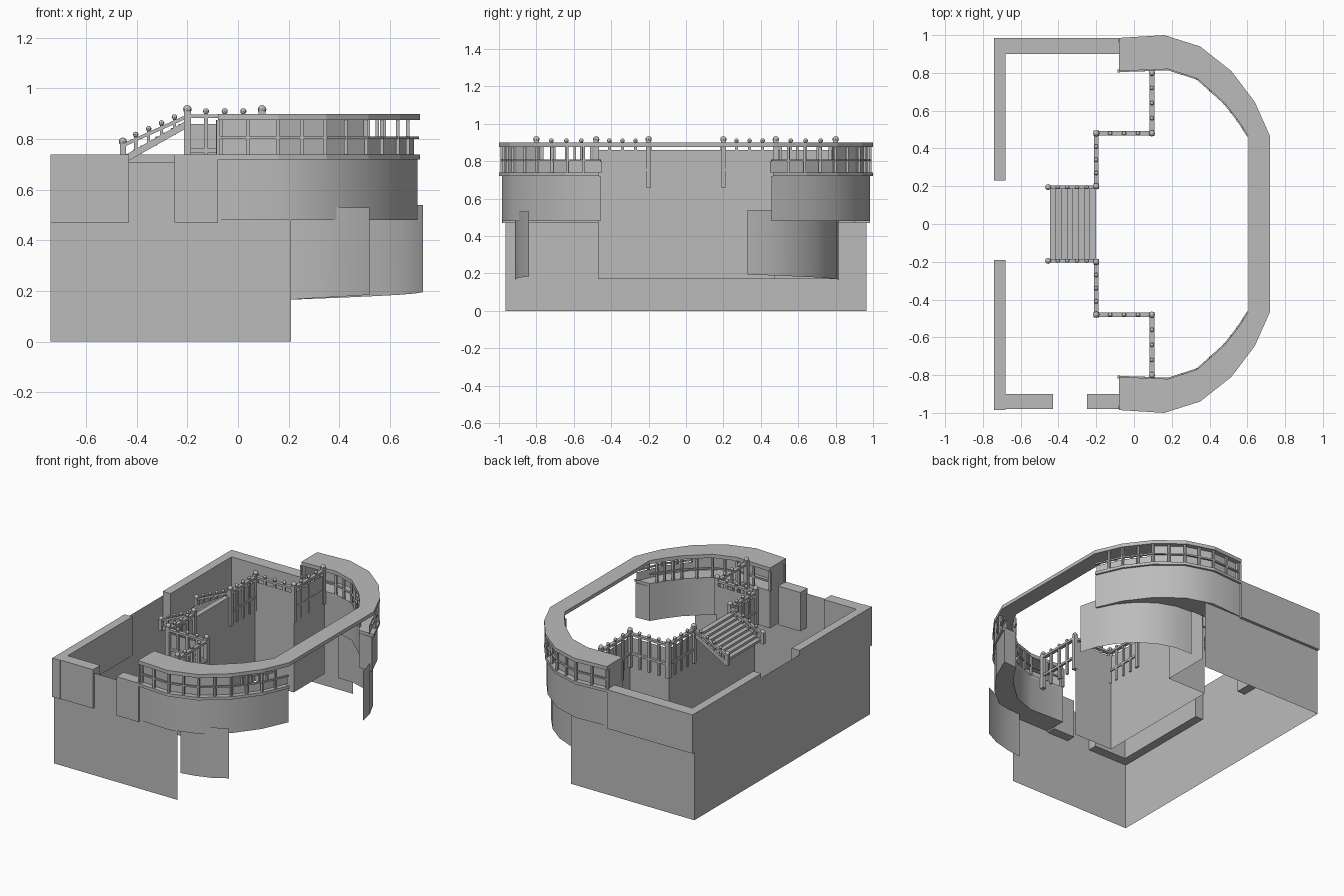
import bpy, bmesh, math
from mathutils import Vector

cube = bpy.data.objects.get("Cube")
if cube:
    bpy.data.objects.remove(cube, do_unlink=True)

stone = bpy.data.materials.new("grey_stone")
stone.use_nodes = True
GREY = (0.5, 0.5, 0.5, 1)
stone.diffuse_color = GREY
stone.node_tree.nodes["Principled BSDF"].inputs["Base Color"].default_value = GREY


def finish(name, bm, smooth=False, fix=True):
    if fix:
        bmesh.ops.recalc_face_normals(bm, faces=bm.faces)
    me = bpy.data.meshes.new(name)
    bm.to_mesh(me)
    bm.free()
    me.materials.append(stone)
    ob = bpy.data.objects.new(name, me)
    bpy.context.collection.objects.link(ob)
    if smooth:
        bpy.ops.object.select_all(action='DESELECT')
        ob.select_set(True)
        bpy.context.view_layer.objects.active = ob
        bpy.ops.object.shade_smooth_by_angle(angle=math.radians(35))
    return ob


def add_box(bm, x0, x1, y0, y1, z0, z1):
    v = bmesh.ops.create_cube(bm, size=1)["verts"]
    bmesh.ops.scale(bm, verts=v, vec=(x1 - x0, y1 - y0, z1 - z0))
    bmesh.ops.translate(bm, verts=v, vec=((x0 + x1) / 2, (y0 + y1) / 2, (z0 + z1) / 2))
    return v


def add_bar(bm, a, b, w, h):
    # upright-sided beam from a to b
    a, b = Vector(a), Vector(b)
    d = b - a
    side = Vector((-d.y, d.x, 0)).normalized() * w / 2
    up = Vector((0, 0, h / 2))
    ends = [[bm.verts.new(p + s * side + t * up) for s, t in ((-1, -1), (1, -1), (1, 1), (-1, 1))]
            for p in (a, b)]
    for i in range(4):
        j = (i + 1) % 4
        bm.faces.new((ends[0][i], ends[0][j], ends[1][j], ends[1][i]))
    bm.faces.new(ends[0])
    bm.faces.new(ends[1][::-1])


def add_ball(bm, p, r):
    v = bmesh.ops.create_uvsphere(bm, u_segments=8, v_segments=6, radius=r)["verts"]
    bmesh.ops.translate(bm, verts=v, vec=p)


def add_sheet(bm, path, z0, z1, dz=0.0):
    # open wall along a path; the bottom edge rises by dz along it
    n = len(path) - 1
    lo = [bm.verts.new((x, y, z0 + dz * i / n)) for i, (x, y) in enumerate(path)]
    hi = [bm.verts.new((x, y, z1)) for x, y in path]
    for i in range(n):
        bm.faces.new((lo[i], lo[i + 1], hi[i + 1], hi[i]))


def add_strip(bm, outer, inner, z0, z1):
    # solid band between two paths of equal length
    rows = [[bm.verts.new((x, y, z)) for x, y in p]
            for p, z in ((outer, z0), (outer, z1), (inner, z1), (inner, z0))]
    for r in range(4):
        a, b = rows[r], rows[(r + 1) % 4]
        for i in range(len(outer) - 1):
            bm.faces.new((a[i], a[i + 1], b[i + 1], b[i]))
    for e in (0, -1):
        bm.faces.new([r[e] for r in rows])


def flip(path, s):
    return [(x, s * y) for x, y in path]


# plan outlines of the rounded end (left half)
OUT = [(-.08, .985), (.16, 1), (.35, .94), (.515, .81), (.64, .645), (.72, .465)]
INN = [(-.08, .81), (.18, .82), (.335, .77), (.48, .64), (.55, .55), (.605, .465)]

# outer walls of the courtyard
bm = bmesh.new()
add_sheet(bm, [(.21, -.965), (-.74, -.965), (-.74, .965), (.21, .965)], 0, .71)
finish("courtyard_walls", bm)

# parapet with gaps on two sides
bm = bmesh.new()
for x0, x1, y0, y1 in ((-.74, -.68, .23, .985), (-.74, -.68, -.985, -.19),
                       (-.68, -.08, .9, .985), (-.68, -.43, -.98, -.9),
                       (-.25, -.08, -.98, -.9)):
    add_box(bm, x0, x1, y0, y1, .47, .74)
finish("parapet", bm)

# roof ring
bm = bmesh.new()
add_strip(bm, OUT + flip(OUT, -1)[::-1], INN + flip(INN, -1)[::-1], .875, .9)
finish("roof_ring", bm)

for s, side in ((1, "left"), (-1, "right")):
    out, inn = flip(OUT, s), flip(INN, s)
    band = [(x * .985, y * .985) for x, y in out]

    # curved gallery wall and its sill
    bm = bmesh.new()
    add_strip(bm, band, inn, .48, .72)
    finish("gallery_wall_" + side, bm, True)
    bm = bmesh.new()
    add_strip(bm, out, inn, .72, .74)
    finish("gallery_sill_" + side, bm)

    # window posts, middle rails and inset panes
    frame, panes = bmesh.new(), bmesh.new()
    for path in (band, inn):
        for i in range(len(path) - 1):
            a, b = Vector(path[i]), Vector(path[i + 1])
            add_bar(frame, (*a, .805), (*b, .805), .012, .01)
            for p in (a, (a + b) / 2):
                add_box(frame, p.x - .007, p.x + .007, p.y - .007, p.y + .007, .74, .875)
    back = [(x * .965, y * .965) for x, y in out]
    add_sheet(panes, back[:4], .74, .875)
    add_sheet(panes, back[3:], .74, .8)
    add_box(frame, -.08, -.06, *sorted((s * .82, s * .97)), .74, .875)
    finish("window_frames_" + side, frame)
    finish("window_panes_" + side, panes)

# curved skirts below the gallery
bm = bmesh.new()
add_sheet(bm, [(.2, .815), (.32, .805), (.44, .76), (.55, .68), (.64, .57), (.7, .45), (.73, .33)],
          .165, .54, .03)
finish("skirt_left", bm, True)
bm = bmesh.new()
add_sheet(bm, [(.2, -.915), (.3, -.91), (.42, -.885), (.52, -.84)], .165, .53, .02)
finish("skirt_right", bm, True)

# retaining wall under the terrace
bm = bmesh.new()
add_sheet(bm, [(.1, -.47), (-.2, -.47), (-.2, .47), (.1, .47), (.1, .81)], .17, .86)
finish("terrace_wall", bm)

# terrace balustrade, mirrored about the stair
for s, side in ((1, "left"), (-1, "right")):
    bm = bmesh.new()
    path = flip([(-.2, .2), (-.2, .48), (.095, .48), (.095, .8)], s)
    for k in range(3):
        a, b = Vector(path[k]), Vector(path[k + 1])
        for z, w in ((.89, .025), (.755, .016)):
            add_bar(bm, (*a, z), (*b, z), w, .015)
        for i in range(1, 4):
            p = a.lerp(b, i / 4)
            add_box(bm, p.x - .008, p.x + .008, p.y - .008, p.y + .008, .66, .9)
            add_ball(bm, (p.x, p.y, .91), .012)
    for x, y in path:
        add_box(bm, x - .014, x + .014, y - .014, y + .014, .66, .91)
        add_ball(bm, (x, y, .917), .017)

    # sloping stair rail
    y = s * .195
    add_bar(bm, (-.455, y, .775), (-.2, y, .89), .02, .015)
    add_bar(bm, (-.44, y, .725), (-.2, y, .86), .016, .03)
    add_box(bm, -.467, -.443, y - .012, y + .012, .71, .785)
    add_ball(bm, (-.455, y, .79), .016)
    for i in range(1, 5):
        t = i / 5
        x, z = -.455 + .255 * t, .775 + .115 * t
        add_box(bm, x - .006, x + .006, y - .006, y + .006, z - .05, z + .01)
        add_ball(bm, (x, y, z + .02), .011)
    finish("balustrade_" + side, bm, True)

# stair treads
bm = bmesh.new()
STEPS = 8
for i in range(STEPS):
    x = -.445 + i * .03
    z = .725 + (i + 1) * .135 / STEPS
    add_box(bm, x, x + .034, -.19, .19, z - .017, z)
finish("stair_treads", bm)
